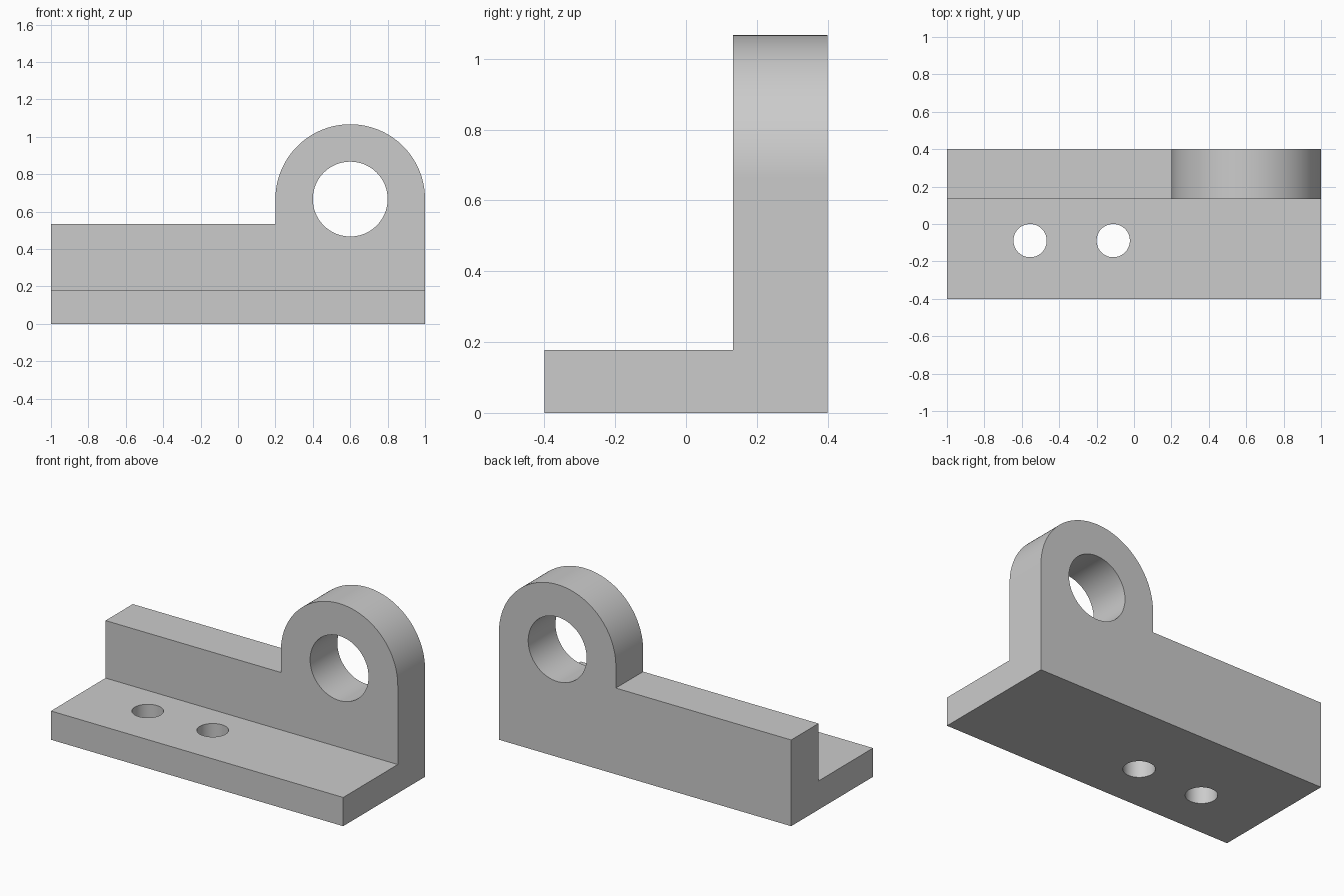
import bpy
import bmesh
from math import cos, sin, pi, radians
from mathutils import Matrix, Vector

cube = bpy.data.objects.get("Cube")
if cube:
    bpy.data.objects.remove(cube, do_unlink=True)

UNIT = 2 / 45                      # design grid step
WIDTH, DEPTH = 45 * UNIT, 18 * UNIT
PLATE_TOP, WALL_TOP = 4 * UNIT, 12 * UNIT
WALL_FRONT = 3 * UNIT
EYE_X, EYE_Z = 13.5 * UNIT, 15 * UNIT      # centre of the lug
EYE_R, BORE_R = 9 * UNIT, 4.5 * UNIT

grey = bpy.data.materials.new("plain grey")
grey.use_nodes = True
colour = (0.6, 0.6, 0.6, 1)
grey.diffuse_color = colour
grey.node_tree.nodes["Principled BSDF"].inputs["Base Color"].default_value = colour


def add_object(name, bm):
    bmesh.ops.recalc_face_normals(bm, faces=bm.faces)
    mesh = bpy.data.meshes.new(name)
    bm.to_mesh(mesh)
    bm.free()
    mesh.materials.append(grey)
    obj = bpy.data.objects.new(name, mesh)
    bpy.context.collection.objects.link(obj)
    return obj


def cylinder(name, centre, radius, length, rotation=Matrix()):
    bm = bmesh.new()
    bmesh.ops.create_cone(bm, cap_ends=True, segments=96, radius1=radius,
                          radius2=radius, depth=length,
                          matrix=Matrix.Translation(centre) @ rotation)
    return add_object(name, bm)


# Bracket body: front outline with the rounded lug, extruded front to back
arc = [(EYE_X + EYE_R * cos(pi * i / 64), EYE_Z + EYE_R * sin(pi * i / 64))
       for i in range(65)]
outline = [(-WIDTH / 2, 0), (WIDTH / 2, 0), *arc,
           (EYE_X - EYE_R, WALL_TOP), (-WIDTH / 2, WALL_TOP)]
bm = bmesh.new()
front = bm.faces.new([bm.verts.new((x, -DEPTH / 2, z)) for x, z in outline])
solid = bmesh.ops.extrude_face_region(bm, geom=[front], use_keep_orig=True)
bmesh.ops.translate(bm, vec=(0, DEPTH, 0),
                    verts=[v for v in solid["geom"] if isinstance(v, bmesh.types.BMVert)])
bracket = add_object("mounting_bracket", bm)

# Cutter that clears the space above the base plate
bm = bmesh.new()
bmesh.ops.create_cube(bm, size=2)
low, high = Vector((-1.5, -1, PLATE_TOP)), Vector((1.5, WALL_FRONT, 1.5))
for v in bm.verts:
    v.co = [high[i] if v.co[i] > 0 else low[i] for i in range(3)]
cutters = [add_object("step_cutter", bm)]

# Lug bore and the two bolt holes
cutters.append(cylinder("bore_cutter", (EYE_X, 0, EYE_Z), BORE_R, 2,
                        Matrix.Rotation(pi / 2, 4, "X")))
for x in (-12.5 * UNIT, -2.5 * UNIT):
    cutters.append(cylinder("bolt_hole_cutter", (x, -2 * UNIT, 0), 2 * UNIT, 1))

# Apply the cuts, then drop the cutters
bpy.context.view_layer.objects.active = bracket
bracket.select_set(True)
for cutter in cutters:
    cutter.hide_render = True
    cut = bracket.modifiers.new(cutter.name, "BOOLEAN")
    cut.operation, cut.solver, cut.object = "DIFFERENCE", "EXACT", cutter
    bpy.ops.object.modifier_apply(modifier=cut.name)
    bpy.data.objects.remove(cutter, do_unlink=True)

# Smooth rounds, with flat faces kept flat
bpy.ops.object.shade_smooth_by_angle(angle=radians(30))
weighted = bracket.modifiers.new("flat_face_normals", "WEIGHTED_NORMAL")
weighted.keep_sharp = True
